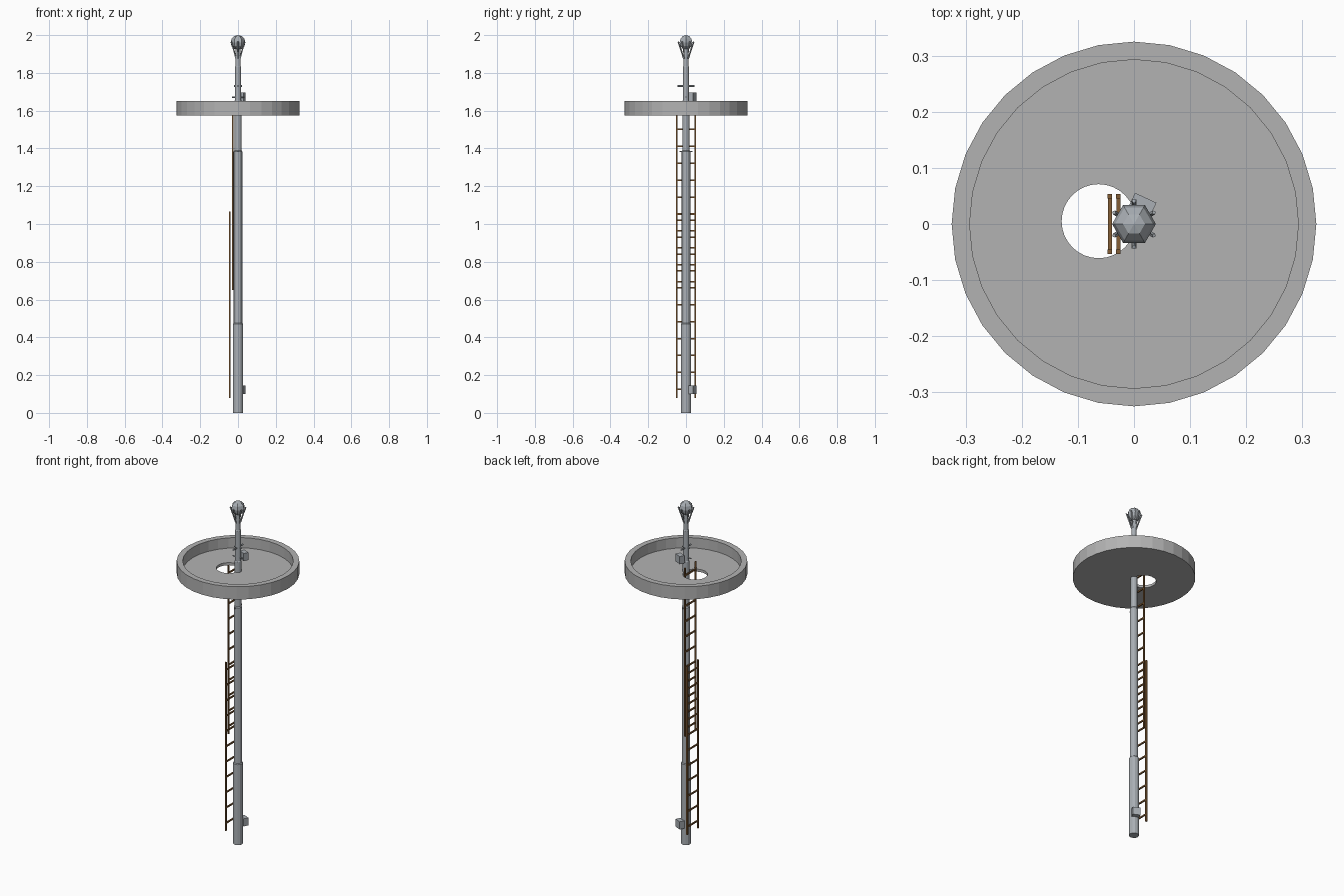
import bpy, bmesh, math
from mathutils import Matrix, Vector

if "Cube" in bpy.data.objects:
    bpy.data.objects.remove(bpy.data.objects["Cube"])


def material(name, rgb):
    m = bpy.data.materials.new(name)
    m.diffuse_color = (*rgb, 1)
    m.use_nodes = True
    m.node_tree.nodes["Principled BSDF"].inputs["Base Color"].default_value = m.diffuse_color
    return m


STEEL = material("galvanised_steel", (0.40, 0.43, 0.46))
PLATFORM = material("platform_grey", (0.45, 0.45, 0.45))
WOOD = material("ladder_wood", (0.23, 0.11, 0.035))


def finish(bm, name, mat):
    bmesh.ops.recalc_face_normals(bm, faces=bm.faces)
    me = bpy.data.meshes.new(name)
    bm.to_mesh(me)
    bm.free()
    me.materials.append(mat)
    ob = bpy.data.objects.new(name, me)
    bpy.context.collection.objects.link(ob)
    return ob


def add_box(bm, centre, size, angle=0.0):
    mat = (Matrix.Translation(centre) @ Matrix.Rotation(angle, 4, 'Z')
           @ Matrix.Diagonal((*size, 1)))
    bmesh.ops.create_cube(bm, size=1, matrix=mat)


def add_rod(bm, a, b, r, sides=6):
    a, b = Vector(a), Vector(b)
    rot = (b - a).to_track_quat('Z', 'Y').to_matrix().to_4x4()
    bmesh.ops.create_cone(bm, cap_ends=True, segments=sides, radius1=r, radius2=r,
                          depth=(b - a).length,
                          matrix=Matrix.Translation((a + b) / 2) @ rot)


def loft(name, rings, sides, mat, closed=False):
    """Rings are (radius, z, centre x, centre y)."""
    bm = bmesh.new()
    loops = []
    for r, z, cx, cy in rings:
        loops.append([bm.verts.new((cx + r * math.cos(2 * math.pi * i / sides),
                                    cy + r * math.sin(2 * math.pi * i / sides), z))
                      for i in range(sides)])
    pairs = list(zip(loops, loops[1:]))
    if closed:
        pairs.append((loops[-1], loops[0]))
    else:
        bm.faces.new(loops[0])
        bm.faces.new(loops[-1])
    for a, b in pairs:
        for i in range(sides):
            j = (i + 1) % sides
            bm.faces.new((a[i], a[j], b[j], b[i]))
    return finish(bm, name, mat)


# Stepped pole
pole = loft("pole", [(r, z, 0, 0) for r, z in (
    (0.027, 0), (0.027, 0.47), (0.0225, 0.475), (0.0225, 1.385),
    (0.0185, 1.39), (0.0185, 1.65), (0.016, 1.655), (0.016, 1.83),
    (0.0135, 1.835), (0.0135, 1.93))], 12, STEEL)

# Round tray platform with a rim and an off-centre hatch
loft("platform", [(0.066, 1.575, -0.063, 0.005), (0.325, 1.575, 0, 0),
                  (0.325, 1.65, 0, 0), (0.293, 1.65, 0, 0),
                  (0.293, 1.59, 0, 0), (0.066, 1.59, -0.063, 0.005)],
     32, PLATFORM, closed=True)


# Two overlapping ladders
def ladder(name, x, z0, length=0.985, rungs=11):
    bm = bmesh.new()
    for s in (-1, 1):
        add_box(bm, (x, s * 0.0495, z0 + length / 2), (0.008, 0.008, length))
    step = length / rungs
    for i in range(rungs):
        add_box(bm, (x, 0, z0 + step * (i + 0.5)), (0.007, 0.094, 0.008))
    finish(bm, name, WOOD)


ladder("lower_ladder", -0.043, 0.08)
ladder("upper_ladder", -0.028, 0.65)

# Junction boxes clamped to the pole
for name, z in (("lower_box", 0.122), ("upper_box", 1.673)):
    bm = bmesh.new()
    add_box(bm, (0.015, 0.034, z), (0.042, 0.028, 0.045), math.radians(-25))
    finish(bm, name, STEEL)

# Small cross pegs on the mast
bm = bmesh.new()
add_rod(bm, (-0.033, 0, 1.672), (0.033, 0, 1.672), 0.004)
add_rod(bm, (0, -0.044, 1.73), (0, 0.044, 1.73), 0.005)
add_rod(bm, (-0.022, 0, 1.73), (0.022, 0, 1.73), 0.005)
for s in (-1, 1):
    add_rod(bm, (0, 0, 1.383), (0, s * 0.035, 1.383), 0.003)
finish(bm, "mast_pegs", STEEL)

# Faceted ball at the top
bm = bmesh.new()
bmesh.ops.create_uvsphere(bm, u_segments=6, v_segments=6, radius=0.039,
                          matrix=Matrix.Translation((0, 0, 1.961))
                          @ Matrix.Rotation(math.radians(30), 4, 'Z'))
finish(bm, "top_ball", STEEL)

# Six prongs holding the ball
bm = bmesh.new()
for i in range(6):
    a = math.radians(30 + 60 * i)
    c, s = math.cos(a), math.sin(a)
    add_rod(bm, (0.012 * c, 0.012 * s, 1.875), (0.024 * c, 0.024 * s, 1.915), 0.004, 4)
    add_rod(bm, (0.023 * c, 0.023 * s, 1.912), (0.041 * c, 0.041 * s, 1.965), 0.004, 4)
finish(bm, "ball_prongs", STEEL)
